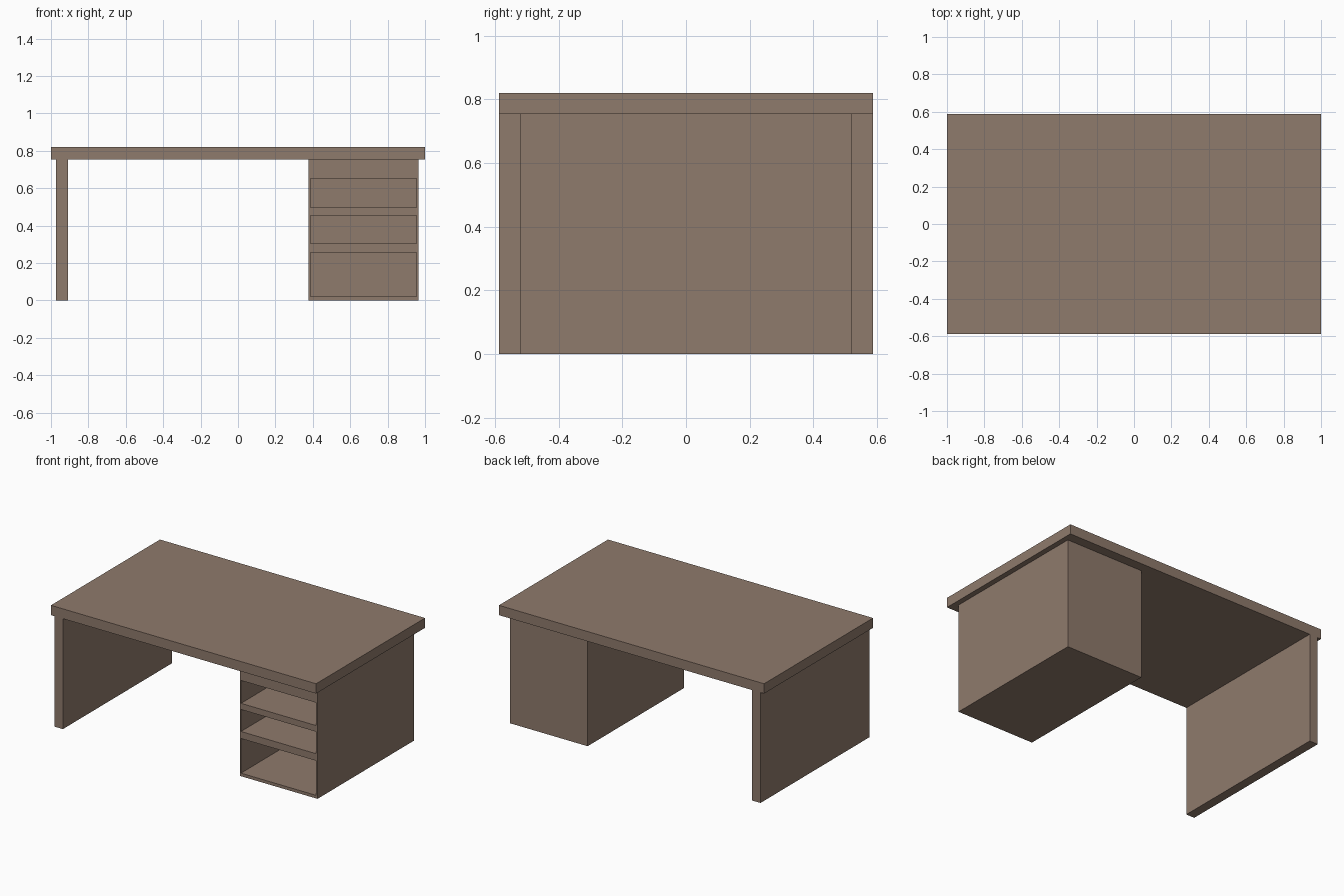
import bpy
import bmesh
from mathutils import Vector

if "Cube" in bpy.data.objects:
    bpy.data.objects.remove(bpy.data.objects["Cube"])

wood = bpy.data.materials.new("brown wood")
wood.diffuse_color = (0.275, 0.196, 0.150, 1.0)
wood.use_nodes = True
wood.node_tree.nodes["Principled BSDF"].inputs["Base Color"].default_value = wood.diffuse_color


def box(name, lo, hi):
    """Axis-aligned box between two corners."""
    lo, hi = Vector(lo), Vector(hi)
    bm = bmesh.new()
    bmesh.ops.create_cube(bm, size=1.0)
    bmesh.ops.scale(bm, vec=hi - lo, verts=bm.verts)
    bmesh.ops.translate(bm, vec=(lo + hi) / 2, verts=bm.verts)
    mesh = bpy.data.meshes.new(name)
    bm.to_mesh(mesh)
    bm.free()
    mesh.materials.append(wood)
    obj = bpy.data.objects.new(name, mesh)
    bpy.context.collection.objects.link(obj)
    return obj


DEPTH = 0.587      # half depth of the top and side panel
CAB_DEPTH = 0.52   # half depth of the cabinet
UNDER = 0.753      # underside of the top

# Desk top and full-depth left support
box("desk_top", (-1, -DEPTH, UNDER), (1, DEPTH, 0.82))
box("side_panel", (-0.973, -DEPTH, 0), (-0.91, DEPTH, UNDER))

# Cabinet with three open compartments
cabinet = box("cabinet", (0.378, -CAB_DEPTH, 0), (0.964, CAB_DEPTH, UNDER))
for i, (z0, z1) in enumerate([(0.021, 0.257), (0.305, 0.455), (0.497, 0.653)]):
    cutter = box(f"compartment_cutter_{i + 1}",
                 (0.387, -CAB_DEPTH - 0.1, z0), (0.954, CAB_DEPTH - 0.02, z1))
    cutter.hide_render = True
    cutter.display_type = 'WIRE'
    mod = cabinet.modifiers.new(f"compartment_{i + 1}", 'BOOLEAN')
    mod.operation = 'DIFFERENCE'
    mod.solver = 'EXACT'
    mod.object = cutter
